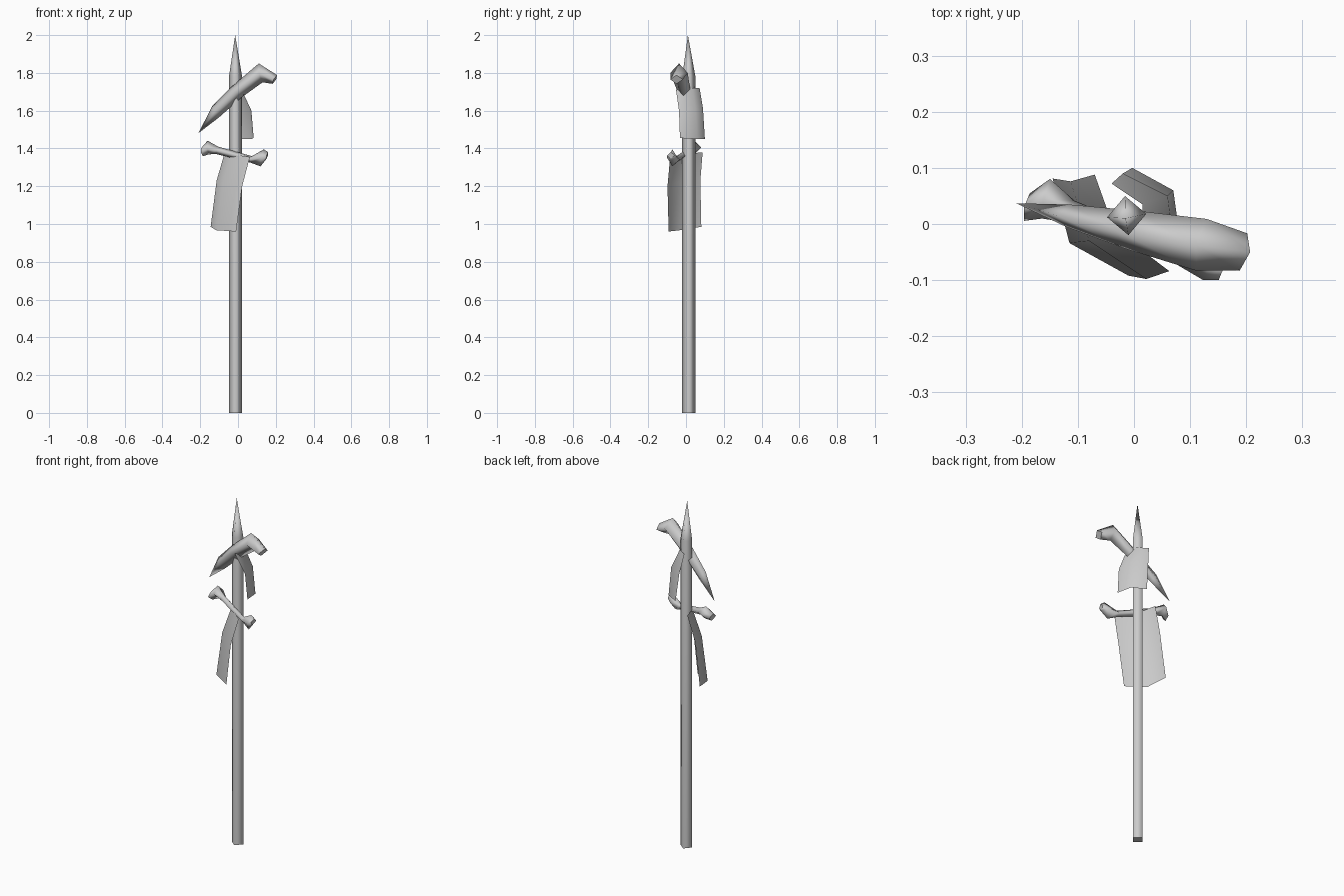
import bpy
import bmesh
from math import cos, sin, radians
from mathutils import Vector

default_cube = bpy.data.objects.get("Cube")
if default_cube:
    bpy.data.objects.remove(default_cube, do_unlink=True)

# One plain grey for the whole model
grey = bpy.data.materials.new("plain grey")
grey.use_nodes = True
colour = (0.6, 0.6, 0.6, 1)
grey.diffuse_color = colour
grey.node_tree.nodes["Principled BSDF"].inputs["Base Color"].default_value = colour


def finish(name, bm):
    """Turn a bmesh into a named object in the scene."""
    bm.normal_update()
    mesh = bpy.data.meshes.new(name)
    bm.to_mesh(mesh)
    bm.free()
    mesh.materials.append(grey)
    obj = bpy.data.objects.new(name, mesh)
    bpy.context.collection.objects.link(obj)
    return obj


def loft(name, rings, tip=None):
    """Skin four-sided rings; the ends are flat caps unless a tip point is given."""
    bm = bmesh.new()
    loops = [[bm.verts.new(point) for point in ring] for ring in rings]
    for lower, upper in zip(loops, loops[1:]):
        for i in range(4):
            j = (i + 1) % 4
            bm.faces.new((lower[i], lower[j], upper[j], upper[i]))
    if tip:
        apex = bm.verts.new(tip)
        for i in range(4):
            bm.faces.new((loops[-1][i], loops[-1][(i + 1) % 4], apex))
    for face in bm.faces:
        face.smooth = True
    caps = [loops[0]] if tip else [loops[0], loops[-1]]
    for loop in caps:
        cap = bm.faces.new(loop)
        for edge in cap.edges:
            edge.smooth = False
    bmesh.ops.recalc_face_normals(bm, faces=bm.faces)
    return finish(name, bm)


def diamond(centre, lean, rise, half_width):
    """Ring with an upper, a lower and two sideways corners."""
    centre = Vector(centre)
    up = Vector((lean, 0, rise))
    side = Vector((0.2, 0.98, 0)) * half_width
    return [centre + up, centre + side, centre - up, centre - side]


def cloth(name, rows):
    """Hanging sheet: each row runs from the back edge to the front edge."""
    bm = bmesh.new()
    grid = [[bm.verts.new(point) for point in row] for row in rows]
    for upper, lower in zip(grid, grid[1:]):
        for i in range(len(upper) - 1):
            face = bm.faces.new((upper[i], upper[i + 1], lower[i + 1], lower[i]))
            face.smooth = True
    return finish(name, bm)


# Square shaft with a sharpened point
def shaft_ring(height, radius=0.035):
    corners = [radians(5 + 90 * i) for i in range(4)]
    return [(-0.013 + radius * cos(a), 0.015 + radius * sin(a), height) for a in corners]


loft("spear_shaft", [shaft_ring(0), shaft_ring(1.78)], tip=(-0.015, 0.01, 2))

# Curved horn tied across the top
loft("horn", [
    diamond((0.195, -0.05, 1.765), 0.012, 0.023, 0.034),
    diamond((0.12, -0.037, 1.8), -0.01, 0.05, 0.047),
    diamond((-0.008, -0.01, 1.698), -0.027, 0.028, 0.035),
    diamond((-0.118, 0.015, 1.595), -0.018, 0.03, 0.02),
], tip=(-0.21, 0.037, 1.48))

# Bone with a knob at each end
loft("bone", [
    diamond((-0.191, 0.03, 1.38), -0.005, 0.021, 0.025),
    diamond((-0.157, 0.045, 1.405), -0.004, 0.036, 0.036),
    diamond((-0.11, 0.022, 1.39), 0.004, 0.02, 0.02),
    diamond((0.07, -0.05, 1.342), 0.004, 0.017, 0.017),
    diamond((0.128, -0.072, 1.35), 0.009, 0.045, 0.028),
    diamond((0.155, -0.08, 1.363), 0.004, 0.018, 0.02),
])

# Two bent cloth strips, hanging on opposite sides of the shaft
cloth("lower_cloth", [
    [(-0.07, 0.088, 1.38), (-0.035, -0.01, 1.37), (0.063, -0.084, 1.355)],
    [(-0.113, 0.076, 1.23), (-0.08, -0.03, 1.22), (0.022, -0.098, 1.2)],
    [(-0.145, 0.081, 0.985), (-0.115, -0.034, 0.967), (-0.01, -0.092, 0.96)],
])
cloth("upper_cloth", [
    [(-0.04, 0.072, 1.72), (0.015, 0.035, 1.72), (0.018, -0.053, 1.71)],
    [(-0.02, 0.09, 1.61), (0.06, 0.05, 1.61), (0.071, -0.037, 1.6)],
    [(-0.003, 0.1, 1.45), (0.07, 0.06, 1.45), (0.083, -0.032, 1.455)],
])
